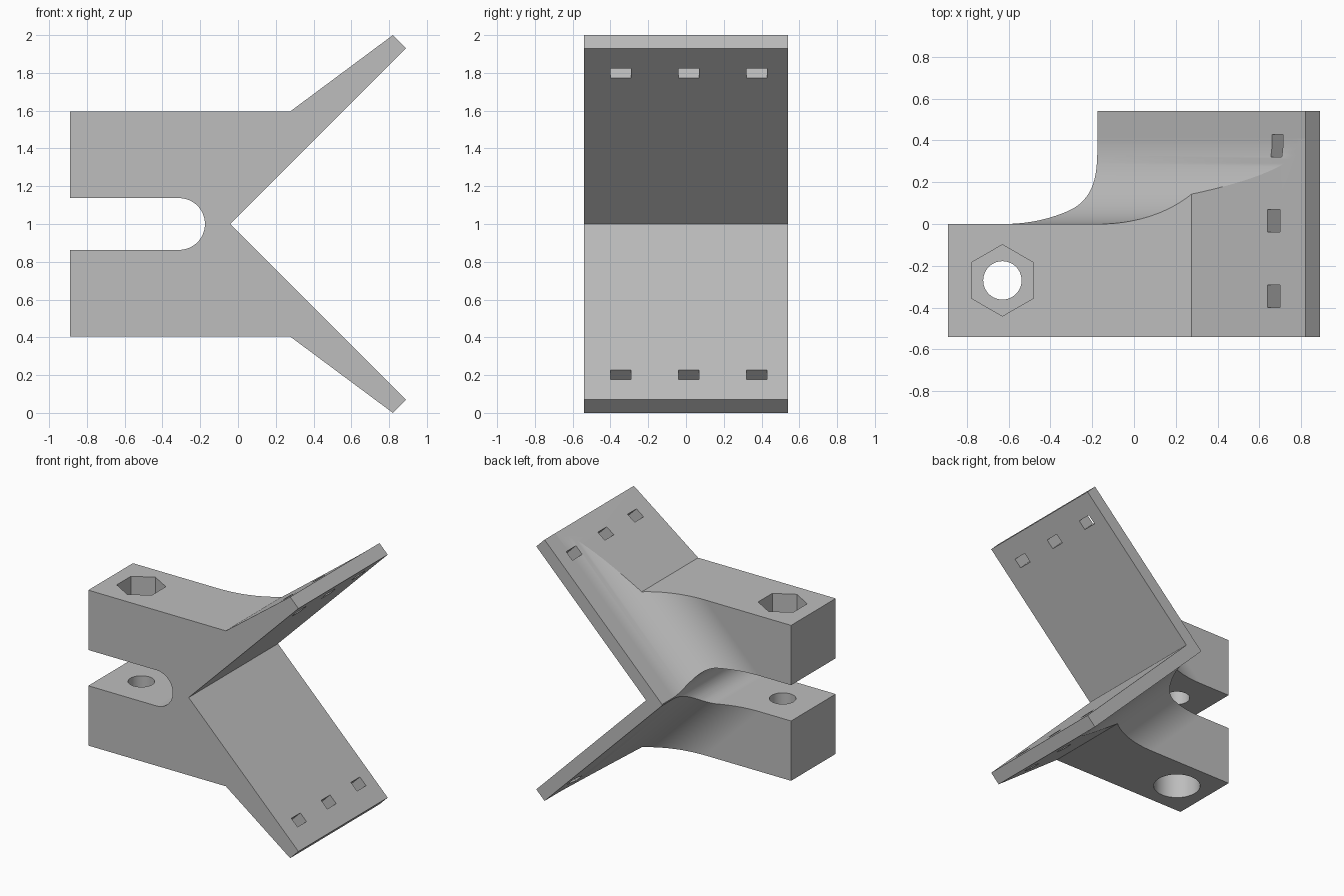
import bpy, bmesh
from math import sin, cos, pi, sqrt, radians
from mathutils import Vector

cube = bpy.data.objects.get("Cube")
if cube:
    bpy.data.objects.remove(cube, do_unlink=True)

# One plain grey for the whole part
grey = bpy.data.materials.new("plain grey")
grey.use_nodes = True
colour = (0.51, 0.51, 0.51, 1)
grey.diffuse_color = colour
grey.node_tree.nodes["Principled BSDF"].inputs["Base Color"].default_value = colour

HALF = 0.54      # half of the depth in y
MID = 1.0        # height of the mirror plane
R = 0.41         # fillet radius behind the arms
HEEL = -0.18     # outer corner of the V plates


def prism(name, points, sweep):
    """Closed solid made by sweeping a flat outline along a vector."""
    bm = bmesh.new()
    face = bm.faces.new([bm.verts.new(p) for p in points])
    top = bmesh.ops.extrude_face_region(bm, geom=[face])["geom"]
    verts = [v for v in top if isinstance(v, bmesh.types.BMVert)]
    bmesh.ops.translate(bm, verts=verts, vec=sweep)
    bmesh.ops.recalc_face_normals(bm, faces=bm.faces)
    mesh = bpy.data.meshes.new(name)
    bm.to_mesh(mesh)
    bm.free()
    mesh.materials.append(grey)
    obj = bpy.data.objects.new(name, mesh)
    bpy.context.collection.objects.link(obj)
    return obj


def ring(x, y, z, radius, sides):
    """Regular outline in a horizontal plane, one corner towards +y."""
    return [(x + radius * sin(2 * pi * i / sides), y + radius * cos(2 * pi * i / sides), z)
            for i in range(sides)]


def cut(cutter):
    """Subtract a cutter from the bracket and discard it."""
    cutter.hide_render = True
    mod = bracket.modifiers.new("cut", 'BOOLEAN')
    mod.operation = 'DIFFERENCE'
    mod.solver = 'EXACT'
    mod.object = cutter
    bpy.ops.object.modifier_apply(modifier=mod.name)
    bpy.data.objects.remove(cutter, do_unlink=True)


# Side outline: upper half from slot to V apex, then its mirror image
SLOT = 0.137
arc = [(-0.312 + SLOT * cos(a), SLOT * sin(a))
       for a in [pi / 2 * i / 16 for i in range(1, 17)]]
upper = arc + [(-0.89, SLOT), (-0.89, 0.595), (0.275, 0.595), (0.82, 1.0), (0.89, 0.93)]
outline = ([(-0.312 + SLOT, 0)] + upper + [(-0.04, 0)]
           + [(x, -z) for x, z in reversed(upper)])
bracket = prism("clamp_bracket", [(x, -HALF, MID + z) for x, z in outline], (0, 2 * HALF, 0))
bpy.context.view_layer.objects.active = bracket
bracket.select_set(True)

# Concave sweep behind each arm, running along the plates
STEPS = 32
section = [(R - R * cos(t), R - R * sin(t)) for t in [pi / 2 * i / STEPS for i in range(STEPS + 1)]]
section += [(3, 0), (3, 1), (0, 1)]
for s in (1, -1):
    along = Vector((1, 0, s)) / sqrt(2)
    away = Vector((-1, 0, s)) / sqrt(2)
    start = Vector((HEEL, 0, MID)) - along
    cut(prism("fillet_cutter", [start + away * d + Vector((0, y, 0)) for d, y in section],
              along * 4))

# Bolt hole, hexagonal nut pocket on top, round counterbore below
BX, BY, DEPTH = -0.63, -0.27, 0.23
cut(prism("bolt_cutter", ring(BX, BY, -0.5, 0.092, 48), (0, 0, 3)))
cut(prism("nut_cutter", ring(BX, BY, 1.595 - DEPTH, 0.171, 6), (0, 0, 0.6)))
cut(prism("counterbore_cutter", ring(BX, BY, 0.405 + DEPTH, 0.167, 48), (0, 0, -0.6)))

# Three rectangular slots through each plate, square to its inner face
for s in (1, -1):
    along = Vector((1, 0, s)) / sqrt(2)
    away = Vector((-1, 0, s)) / sqrt(2)
    for y in (-0.345, 0.015, 0.375):
        centre = Vector((0.758, y, MID + 0.798 * s)) - away * 0.1
        corners = [centre + along * a * 0.037 + Vector((0, b * 0.054, 0))
                   for a, b in ((-1, -1), (1, -1), (1, 1), (-1, 1))]
        cut(prism("slot_cutter", corners, away * 0.4))

# Smooth the curved walls only, keeping the flats flat
bpy.ops.object.shade_smooth_by_angle(angle=radians(20))
weighted = bracket.modifiers.new("even_shading", 'WEIGHTED_NORMAL')
weighted.keep_sharp = True
